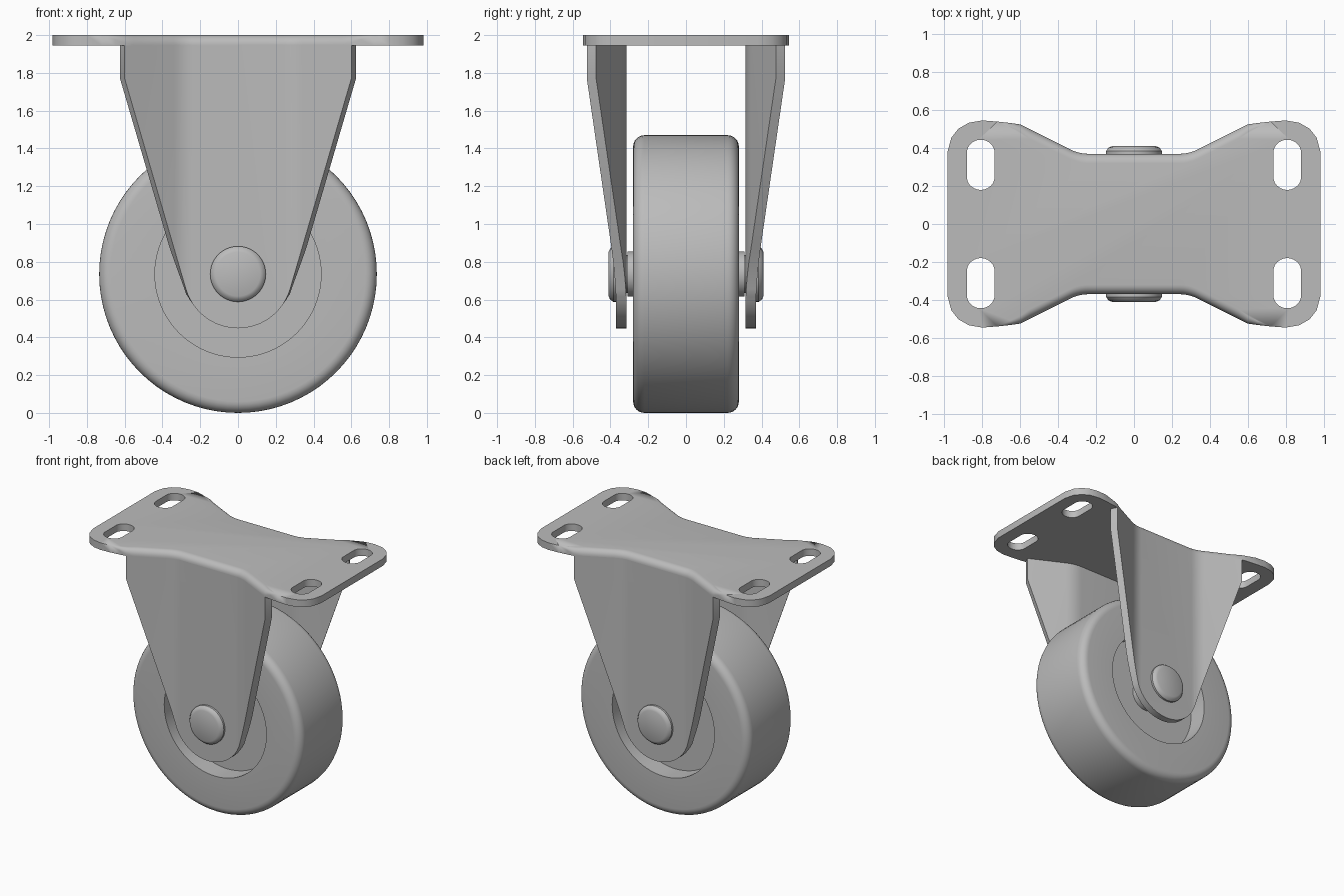
import bpy, bmesh, math
from mathutils import Matrix

if "Cube" in bpy.data.objects:
    bpy.data.objects.remove(bpy.data.objects["Cube"])

HUB_Z = 0.735
THICK = 0.055
BEND = 0.05

steel = bpy.data.materials.new("plain_grey")
steel.use_nodes = True
steel.diffuse_color = (0.5, 0.5, 0.5, 1)
steel.node_tree.nodes["Principled BSDF"].inputs["Base Color"].default_value = (0.5, 0.5, 0.5, 1)


def finish(bm, name, angle=35):
    mesh = bpy.data.meshes.new(name)
    bm.to_mesh(mesh)
    bm.free()
    mesh.materials.append(steel)
    ob = bpy.data.objects.new(name, mesh)
    bpy.context.collection.objects.link(ob)
    shade(ob, angle)
    return ob


def shade(ob, angle=35):
    bpy.ops.object.select_all(action='DESELECT')
    ob.select_set(True)
    bpy.context.view_layer.objects.active = ob
    bpy.ops.object.shade_smooth_by_angle(angle=math.radians(angle))


def apply_modifiers(ob):
    bpy.context.view_layer.objects.active = ob
    for m in list(ob.modifiers):
        bpy.ops.object.modifier_apply(modifier=m.name)


def fold(x):
    """Outer y of the folded sheet: flat middle, flared sides, soft bend."""
    u = abs(x) - 0.24
    if u <= 0:
        return 0.37
    return 0.37 + (2.5 * u * u if u < 0.1 else 0.025 + 0.5 * (u - 0.1))


def lathe(name, half_profile, steps=80):
    """Turn a (radius, y) half profile, mirrored in y, about the axle."""
    profile = half_profile + [(r, -y) for r, y in reversed(half_profile)]
    bm = bmesh.new()
    verts = [bm.verts.new((r, y, 0)) for r, y in profile]
    edges = [bm.edges.new(p) for p in zip(verts, verts[1:])]
    bmesh.ops.spin(bm, geom=verts + edges, axis=(0, 1, 0), cent=(0, 0, 0),
                   angle=2 * math.pi, steps=steps)
    bmesh.ops.remove_doubles(bm, verts=bm.verts, dist=1e-4)
    bmesh.ops.recalc_face_normals(bm, faces=bm.faces)
    bmesh.ops.translate(bm, verts=bm.verts, vec=(0, 0, HUB_Z))
    return finish(bm, name)


# Wheel with rounded tread edges, recessed sides and a projecting hub
R, W, F = 0.735, 0.28, 0.06
tread_edge = [(R - F + F * math.sin(a), W - F + F * math.cos(a))
              for a in (math.pi / 2 * i / 6 for i in range(7))]
lathe("wheel", [(0, 0.31), (0.12, 0.31), (0.12, 0.13), (0.44, 0.13), (0.44, W)] + tread_edge)

# Axle with chamfered heads
lathe("axle", [(0, 0.41), (0.117, 0.41), (0.135, 0.402), (0.147, 0.385),
               (0.147, 0.365), (0.1, 0.365)], 64)


# Fork legs: flat tapered outline, folded along two bends, then thickened
def fork_leg(name, turn):
    r = 0.287
    outline = [(-0.6, 1.95), (-0.6, 1.77)]
    for i in range(25):
        a = math.radians(-164 + 148 * i / 24)
        outline.append((r * math.cos(a), HUB_Z + r * math.sin(a)))
    outline += [(0.6, 1.77), (0.6, 1.95)]
    bm = bmesh.new()
    bm.faces.new([bm.verts.new((x, 0, z)) for x, z in outline])
    for i in range(6):
        for side in (-1, 1):
            bmesh.ops.bisect_plane(bm, geom=bm.verts[:] + bm.edges[:] + bm.faces[:],
                                   plane_co=(side * (0.24 + 0.02 * i), 0, 0), plane_no=(1, 0, 0))
    for v in bm.verts:
        v.co.y = fold(v.co.x)
    bm.normal_update()
    flip = [f for f in bm.faces if f.normal.y < 0]
    bmesh.ops.reverse_faces(bm, faces=flip)
    bmesh.ops.rotate(bm, verts=bm.verts, matrix=Matrix.Rotation(turn, 3, 'Z'))
    ob = finish(bm, name)
    sol = ob.modifiers.new("sheet", 'SOLIDIFY')
    sol.thickness = THICK
    sol.offset = -1
    sol.use_even_offset = True
    apply_modifiers(ob)
    shade(ob)


fork_leg("back_fork_leg", 0)
fork_leg("front_fork_leg", math.pi)

# Top plate: waisted outline whose upper edge rolls over into the legs
quarter = [(x, fold(x)) for x in (0.12, 0.24, 0.26, 0.28, 0.3, 0.32, 0.34, 0.47, 0.55, 0.6)]
quarter += [(0.65, 0.532), (0.72, 0.54), (0.8, 0.546), (0.87, 0.534), (0.925, 0.503),
            (0.963, 0.455), (0.983, 0.38)]
half = quarter + [(x, -y) for x, y in reversed(quarter)]
outline = half + [(-x, -y) for x, y in half]


def plate_ring(bm, a):
    ring = []
    for x, y in outline:
        w = max(0, min(1, (0.72 - abs(x)) / 0.15))
        inset = BEND * w * (1 - math.cos(a))
        z = 2 - BEND * w * (1 - math.sin(a))
        ring.append(bm.verts.new((x, y - math.copysign(inset, y), z)))
    return ring


bm = bmesh.new()
rings = [[bm.verts.new((x, y, 2 - THICK)) for x, y in outline]]
rings += [plate_ring(bm, math.pi / 2 * i / 6) for i in range(7)]
n = len(outline)
for low, high in zip(rings, rings[1:]):
    for i in range(n):
        j = (i + 1) % n
        bm.faces.new((low[i], low[j], high[j], high[i]))
bm.faces.new(rings[0])
bm.faces.new(rings[-1])
bmesh.ops.remove_doubles(bm, verts=bm.verts, dist=1e-5)
bmesh.ops.recalc_face_normals(bm, faces=bm.faces)
plate = finish(bm, "top_plate")

# Four rounded mounting slots cut through the plate
bm = bmesh.new()
for sx in (-1, 1):
    for sy in (-1, 1):
        loop = []
        for i in range(32):
            a = 2 * math.pi * (i + 0.5) / 32
            y = 0.068 * math.sin(a) + math.copysign(0.064, math.sin(a))
            loop.append(bm.verts.new((sx * 0.808 + 0.073 * math.cos(a), sy * 0.312 + y, 1.8)))
        face = bm.faces.new(loop)
        top = bmesh.ops.extrude_face_region(bm, geom=[face])["geom"]
        bmesh.ops.translate(bm, vec=(0, 0, 0.4),
                            verts=[g for g in top if isinstance(g, bmesh.types.BMVert)])
bmesh.ops.recalc_face_normals(bm, faces=bm.faces)
cutter = finish(bm, "slot_cutter")
cutter.hide_render = True
cut = plate.modifiers.new("slots", 'BOOLEAN')
cut.operation = 'DIFFERENCE'
cut.solver = 'EXACT'
cut.object = cutter
apply_modifiers(plate)
bpy.data.objects.remove(cutter)
shade(plate)
